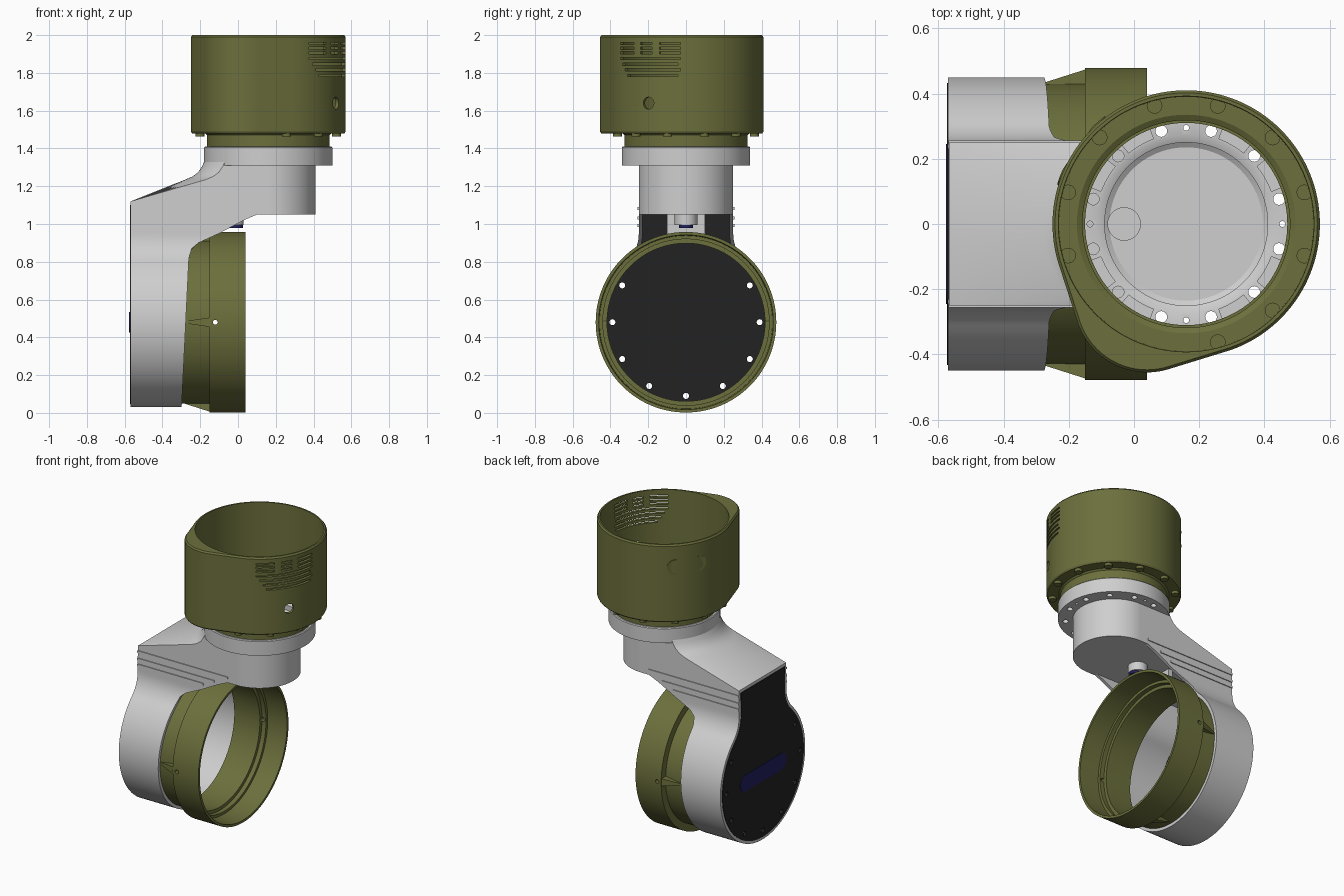
import bpy, bmesh
from math import sin, cos, pi, radians, sqrt
from mathutils import Vector

if "Cube" in bpy.data.objects:
    bpy.data.objects.remove(bpy.data.objects["Cube"])


def material(name, rgb):
    m = bpy.data.materials.new(name)
    m.use_nodes = True
    m.diffuse_color = (*rgb, 1)
    m.node_tree.nodes["Principled BSDF"].inputs["Base Color"].default_value = (*rgb, 1)
    return m


OLIVE = material("olive", (0.15, 0.16, 0.045))
GREY = material("light_grey", (0.62, 0.62, 0.62))
BLACK = material("black", (0.016, 0.016, 0.016))
BLUE = material("dark_blue", (0.015, 0.015, 0.12))


def smooth(mesh):
    mesh.shade_smooth()
    mesh.set_sharp_from_angle(angle=radians(30))


def loft(name, shapes, mat):
    """One mesh from a list of (rings, wrap): rings are joined, then wrapped or capped."""
    bm = bmesh.new()
    for rings, wrap in shapes:
        vs = [[bm.verts.new(p) for p in ring] for ring in rings]
        n = len(vs[0])
        pairs = list(zip(vs, vs[1:])) + ([(vs[-1], vs[0])] if wrap else [])
        for a, b in pairs:
            for i in range(n):
                j = (i + 1) % n
                bm.faces.new((a[i], a[j], b[j], b[i]))
        if not wrap:
            bm.faces.new(vs[0][::-1])
            bm.faces.new(vs[-1])
    bmesh.ops.recalc_face_normals(bm, faces=bm.faces)
    me = bpy.data.meshes.new(name)
    bm.to_mesh(me)
    bm.free()
    me.materials.append(mat)
    smooth(me)
    ob = bpy.data.objects.new(name, me)
    bpy.context.collection.objects.link(ob)
    return ob


def cut(ob, shapes):
    """Subtract the shapes from the object and bake the result."""
    cutter = loft("cutter", shapes, ob.data.materials[0])
    cutter.hide_render = True
    mod = ob.modifiers.new("cut", 'BOOLEAN')
    mod.operation, mod.solver, mod.object = 'DIFFERENCE', 'EXACT', cutter
    dg = bpy.context.evaluated_depsgraph_get()
    me = bpy.data.meshes.new_from_object(ob.evaluated_get(dg))
    ob.modifiers.clear()
    ob.data = me
    smooth(me)
    bpy.data.objects.remove(cutter)


def circle(c, r, axis, n=64):
    out = []
    for i in range(n):
        u, v = r * cos(2 * pi * i / n), r * sin(2 * pi * i / n)
        off = {'x': (0, u, v), 'y': (u, 0, v), 'z': (u, v, 0)}[axis]
        out.append(Vector(c) + Vector(off))
    return out


def rod(a, b, r, axis, n=16):
    return ([circle(a, r, axis, n), circle(b, r, axis, n)], False)


def box(lo, hi):
    return ([[(x, lo[1], lo[2]), (x, hi[1], lo[2]), (x, hi[1], hi[2]), (x, lo[1], hi[2])]
             for x in (lo[0], hi[0])], False)


CX = 0.16  # upper axis
CZ = 0.48  # lower axis height


def polar(r, deg, z):
    return Vector((CX + r * cos(radians(deg)), r * sin(radians(deg)), z))


def arc_bar(r0, r1, a0, a1, z0, z1, n=14):
    angles = [a0 + (a1 - a0) * i / n for i in range(n + 1)]
    return ([[polar(r0, a, z0), polar(r1, a, z0), polar(r1, a, z1), polar(r0, a, z1)]
             for a in angles], False)


# Upper cup: round bore in a teardrop shell
def hull(z, inset=0.0, n=128):
    pts = []
    for i in range(n):
        d = Vector((cos(2 * pi * i / n), sin(2 * pi * i / n), 0))
        ends = [(Vector((CX, 0, z)), 0.41 - inset), (Vector((0.04, -0.23, z)), 0.225 - inset)]
        c, r = max(ends, key=lambda e: e[0].dot(d) + e[1])
        pts.append(c + d * r)
    return pts


def bore(r, z):
    return circle((CX, 0, z), r, 'z', 128)


cup = loft("upper_cup", [([hull(1.48, 0.006), hull(1.49), hull(1.99), hull(2.0, 0.008),
                           bore(0.392, 2.0), bore(0.39, 1.51), bore(0.335, 1.51),
                           bore(0.318, 1.5), bore(0.318, 1.48)], True)], OLIVE)
slits = [arc_bar(0.37, 0.5, -58 + 3 * k, -4 - 2 * (k % 2), z, z + 0.012)
         for k, z in enumerate((1.87, 1.84, 1.81, 1.78))]
for z in (1.9, 1.925, 1.95):
    slits += [arc_bar(0.37, 0.5, a, b, z, z + 0.012) for a, b in ((-58, -42), (-36, -26), (-20, -4))]
d = polar(1, -29, 0) - Vector((CX, 0, 0))
side = Vector((-d.y, d.x, 0))
port = [[Vector((CX, 0, 1.64)) + d * r + 0.032 * (side * cos(t * pi / 12) + Vector((0, 0, sin(t * pi / 12))))
         for t in range(24)] for r in (0.35, 0.5)]
cut(cup, slits + [(port, False)])


# Rounded hatch on the back of the cup
def hatch_ring(r):
    pts = []
    for s, mid in ((1, 156), (-1, 134)):
        for k in range(9):
            t = radians(-90 + 22.5 * k) + (0 if s > 0 else pi)
            pts.append(polar(r, mid + 7 * cos(t), 1.85 + 0.05 * sin(t)))
    return pts


hatch = [hatch_ring(r) for r in (0.409, 0.414)]
loft("cup_hatch", [(hatch, False)], OLIVE)

# Flange bolts and collar below the cup
bolt_angles = [15 + 30 * k for k in range(12) if k not in (7, 8)]
loft("flange_bolts", [rod(polar(0.375, a, 1.462), polar(0.375, a, 1.522), 0.024, 'z')
                      for a in bolt_angles], OLIVE)
loft("cup_collar", [([bore(0.325, 1.405), bore(0.325, 1.47), bore(0.34, 1.485),
                      bore(0.31, 1.485), bore(0.31, 1.405)], True)], OLIVE)

# Hub disc with drilled rim and recessed centre
hub = loft("hub_disc", [([bore(r, z) for r, z in (
    (0.235, 1.36), (0.25, 1.37), (0.25, 1.405), (0.272, 1.415), (0.318, 1.415), (0.318, 1.41),
    (0.335, 1.41), (0.34, 1.405), (0.34, 1.31))], False)], GREY)
holes = [rod(polar(0.295, a, 1.25), polar(0.295, a, 1.5), 0.018, 'z') for a in range(15, 360, 30)]
holes += [rod(polar(0.295, a, 1.25), polar(0.295, a, 1.5), 0.009, 'z') for a in range(0, 360, 90)]
holes += [arc_bar(0.28, 0.31, a - 9, a + 9, 1.405, 1.5, 6) for a in range(30, 360, 30) if a % 90]
holes.append(rod((-0.03, 0, 1.2), (-0.03, 0, 1.5), 0.05, 'z', 32))
cut(hub, holes)

# Arm: sloped top that sweeps up to the hub
loft("arm_post", [([bore(0.25, 1.05), bore(0.25, 1.33)], False)], GREY)
rows = []
for i in range(25):
    y = -0.25 + 0.5 * i / 24
    xd = CX - sqrt(0.34 ** 2 - y * y)
    rows.append([(x, y, z) for x, z in (
        (-0.568, 1.05), (-0.568, 1.12), (xd - 0.1, 1.235), (xd - 0.06, 1.252), (xd - 0.03, 1.275),
        (xd - 0.01, 1.305), (xd + 0.005, 1.34), (CX, 1.34), (CX, 1.05))])
loft("arm", [(rows, False)], GREY)


# Lower housing: disc shell with a flared neck, open towards the ring
def outline(inset, top):
    half = [((0.45 - inset) * cos(a), CZ + (0.45 - inset) * sin(a))
            for a in (radians(-90 + 136.2 * i / 40) for i in range(41))]
    half += [(0.45 + (0.2 + inset) * cos(a), 0.949 + (0.2 + inset) * sin(a))
             for a in (radians(226.2 - 46.2 * i / 10) for i in range(1, 11))]
    half += [(0.25 - inset, 0.949 + (top - 0.949) * i / 6) for i in range(1, 7)]
    return [(-y, z) for y, z in reversed(half)] + half[1:]


EDGE = [(0, -0.3), (0.82, -0.26), (0.87, -0.245), (0.9, -0.21), (0.95, -0.1), (1.02, 0.03), (1.05, 0.1)]


def edge_x(z):
    for (z0, x0), (z1, x1) in zip(EDGE, EDGE[1:]):
        if z <= z1:
            return x0 + (x1 - x0) * (z - z0) / (z1 - z0)
    return EDGE[-1][1]


shell = [[(-0.57, yo, zo), (edge_x(zo), yo, zo), (edge_x(zi), yi, zi), (-0.57, yi, zi)]
         for (yo, zo), (yi, zi) in zip(outline(0, 1.05), outline(0.02, 1.05))]
loft("lower_housing", [(shell, False)], GREY)

# Raised ribs along both sides of the neck
loft("neck_ribs", [box((-0.569, s * 0.25 - 0.006, z), (x, s * 0.25 + 0.006, z + 0.014))
                   for s in (-1, 1) for z, x in ((1.075, 0.1), (1.025, 0.0), (0.985, -0.08))], GREY)

# Inner bracket and cable boss under the arm
loft("neck_bracket", [box((-0.22, -0.1, 0.93), (-0.19, 0.1, 1.06)),
                      rod((-0.03, 0, 0.995), (-0.03, 0, 1.06), 0.06, 'z', 32)], GREY)
loft("cable_plug", [rod((-0.01, 0, 0.978), (-0.01, 0, 0.997), 0.036, 'z', 24)], BLUE)

# Back cover with screw holes and a slot badge
cover = loft("back_cover", [([[(x, y, z) for y, z in outline(0.018, 1.1)]
                              for x in (-0.573, -0.555)], False)], BLACK)
screw = [(0.39 * cos(radians(a)), CZ + 0.39 * sin(radians(a))) for a in range(150, 391, 30)]
cut(cover, [rod((-0.7, y, z), (-0.5, y, z), 0.016, 'x') for y, z in screw])
stadium = [(s * (0.19 + 0.055 * cos(t)), CZ + s * 0.055 * sin(t))
           for s in (1, -1) for t in (radians(-90 + 15 * k) for k in range(13))]
loft("cover_slot", [([[(x, y, z) for y, z in stadium] for x in (-0.576, -0.572)], False)], BLUE)

# Lower ring: stepped sleeve pushed into the housing
ring = loft("lower_ring", [([circle((x, 0, CZ), r, 'x', 128) for x, r in (
    (0.04, 0.478), (-0.15, 0.478), (-0.15, 0.43), (-0.32, 0.43), (-0.32, 0.418), (-0.13, 0.418),
    (-0.13, 0.44), (-0.1, 0.44), (-0.1, 0.458), (0.04, 0.462))], True)], OLIVE)
cut(ring, [rod((-0.12, -0.6, CZ), (-0.12, 0.6, CZ), 0.013, 'y')])

# Tapered gussets around the ring
wedges = []
for k in range(4):
    out = Vector((0, cos(k * pi / 2), sin(k * pi / 2)))
    tan = Vector((0, -out.z, out.y))
    base = Vector((0, 0, CZ))
    wedges.append(([[base + Vector((x, 0, 0)) + out * r + tan * w * s
                     for r, s in ((0.42, -1), (h, -1), (h, 1), (0.42, 1))]
                    for x, h, w in ((-0.28, 0.432, 0.006), (-0.148, 0.474, 0.025))], False))
loft("ring_gussets", wedges, OLIVE)
